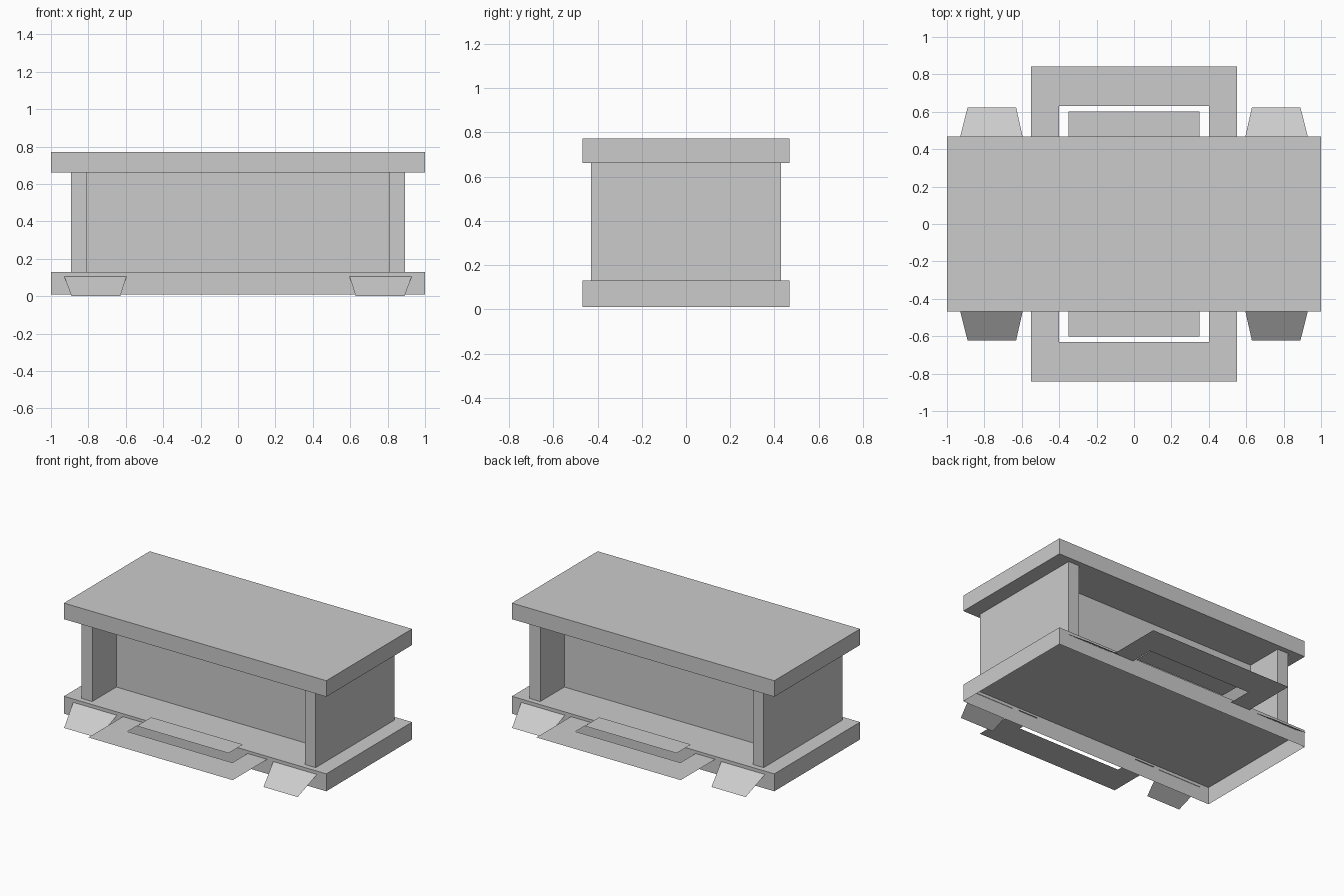
import bpy
from math import pi, radians
from mathutils import Matrix

cube = bpy.data.objects.get("Cube")
if cube:
    bpy.data.objects.remove(cube, do_unlink=True)

grey = bpy.data.materials.new("plain grey")
grey.use_nodes = True
grey.diffuse_color = (0.6, 0.6, 0.6, 1)
grey.node_tree.nodes["Principled BSDF"].inputs["Base Color"].default_value = (0.6, 0.6, 0.6, 1)


def finish(obj, name):
    obj.name = name
    obj.data.materials.append(grey)
    return obj


def sheet(name, points, faces):
    mesh = bpy.data.meshes.new(name)
    mesh.from_pydata(points, [], faces)
    obj = bpy.data.objects.new(name, mesh)
    bpy.context.collection.objects.link(obj)
    return finish(obj, name)


def prism(name, outline, low, high, top=False, bottom=False):
    """Upright shell over a counter-clockwise outline, with optional caps."""
    n = len(outline)
    points = [(x, y, z) for z in (low, high) for x, y in outline]
    faces = [(i, (i + 1) % n, (i + 1) % n + n, i + n) for i in range(n)]
    if top:
        faces.append(tuple(range(n, 2 * n)))
    if bottom:
        faces.append(tuple(reversed(range(n))))
    return sheet(name, points, faces)


def turned_copy(obj, name):
    """Same part on the opposite side, half a turn about z."""
    copy = obj.copy()
    copy.data = obj.data.copy()
    copy.data.transform(Matrix.Rotation(pi, 4, "Z"))
    copy.name = name
    bpy.context.collection.objects.link(copy)


# Slabs: the base is hollow underneath, the top is closed
slab = [(-1, -.467), (1, -.467), (1, .467), (-1, .467)]
prism("base_slab", slab, .01, .13, top=True)
prism("top_slab", slab, .661, .772, top=True, bottom=True)

# Body: two end walls joined by a recessed centre panel, H-shaped in plan
end, inside, wall_y, panel_y = .893, .81, .43, .168
half = [(-end, -wall_y), (-inside, -wall_y), (-inside, -panel_y),
        (inside, -panel_y), (inside, -wall_y), (end, -wall_y)]
prism("walls_and_panel", half + [(-x, -y) for x, y in half], .13, .661)

pairs = []

# Small flat plate on each end wall
plate_x = end + .001
plate = [(plate_x, y, z) for y, z in ((-.16, .43), (.16, .43), (.16, .556), (-.16, .556))]
pairs.append((sheet("left_wall_plate", plate, [(0, 1, 2, 3)]), "right_wall_plate"))

# Flat ten-sided discs on the panel
for i, x in enumerate((-.525, 0, .525), 1):
    bpy.ops.mesh.primitive_circle_add(vertices=10, radius=.236, fill_type="NGON")
    disc = bpy.context.object
    disc.data.transform(Matrix.Translation((x, -panel_y - .001, .383))
                        @ Matrix.Rotation(pi / 2, 4, "X")
                        @ Matrix.Rotation(radians(8), 4, "Z"))
    finish(disc, f"front_disc_{i}")
    pairs.append((disc, f"back_disc_{i}"))

# Flat U-shaped tray rim and the ledge inside it
outer, inner = .55, .4
rim = [(-outer, -.46), (-outer, -.843), (outer, -.843), (outer, -.46),
       (inner, -.46), (inner, -.632), (-inner, -.632), (-inner, -.46)]
pairs.append((sheet("front_tray_rim", [(x, y, .11) for x, y in rim],
                    [(0, 1, 6, 7), (1, 2, 5, 6), (2, 3, 4, 5)]), "back_tray_rim"))
ledge = [(-.35, -.445), (-.35, -.602), (.35, -.602), (.35, -.445)]
pairs.append((sheet("front_ledge", [(x, y, .15) for x, y in ledge], [(0, 1, 2, 3)]),
              "back_ledge"))

# Sloping tapered flaps near the corners
for side, other, sign in (("right", "left", -1), ("left", "right", 1)):
    flap = [(.595, -.465, .108), (.63, -.622, 0), (.89, -.622, 0), (.93, -.465, .108)]
    order = (0, 1, 2, 3) if sign > 0 else (3, 2, 1, 0)
    pairs.append((sheet(f"front_{side}_flap", [(sign * x, y, z) for x, y, z in flap], [order]),
                  f"back_{other}_flap"))

for obj, name in pairs:
    turned_copy(obj, name)
